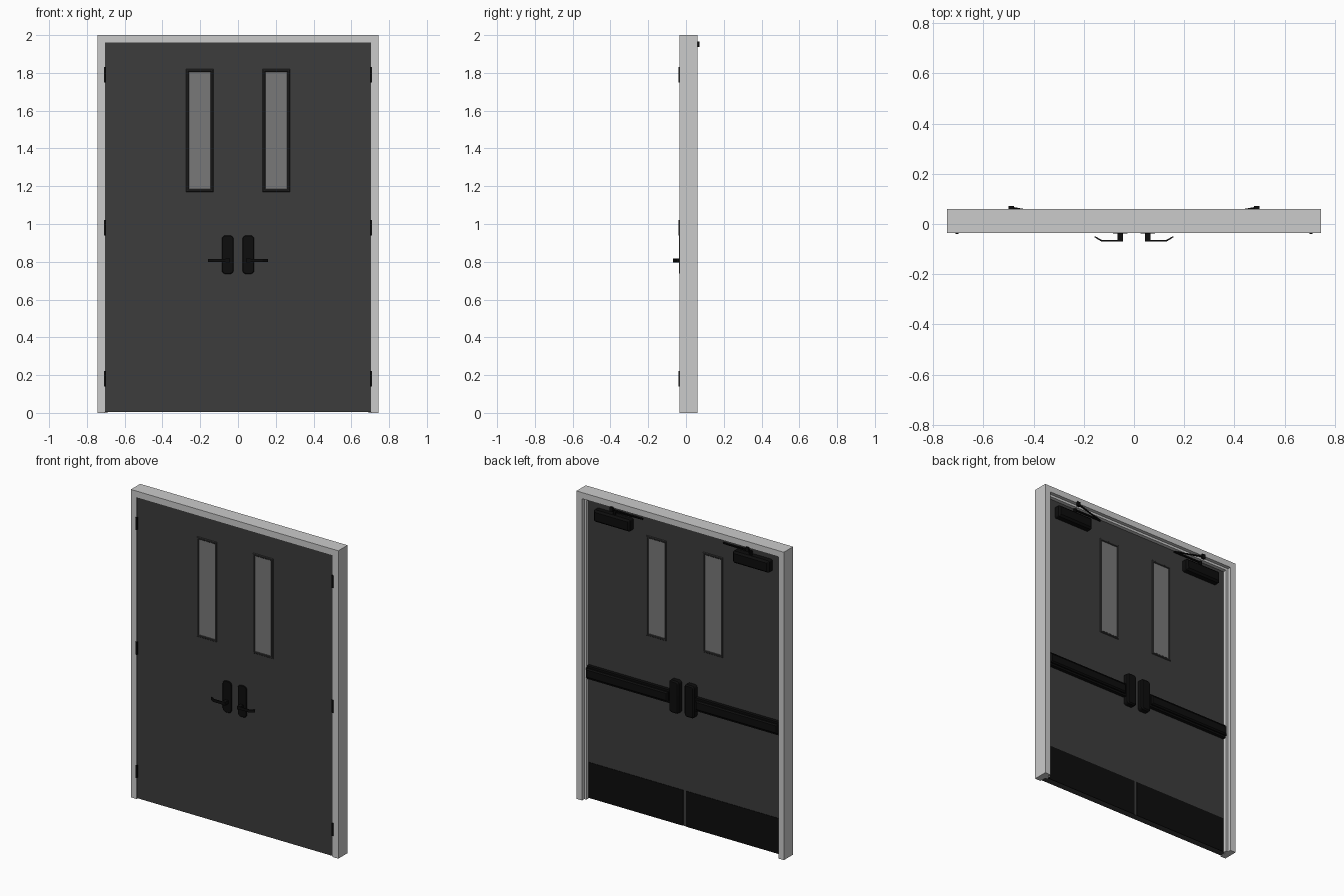
import bpy, bmesh
from mathutils import Vector

cube = bpy.data.objects.get("Cube")
if cube:
    bpy.data.objects.remove(cube)


def material(name, value):
    m = bpy.data.materials.new(name)
    m.use_nodes = True
    color = (value, value, value, 1)
    m.diffuse_color = color
    m.node_tree.nodes["Principled BSDF"].inputs["Base Color"].default_value = color
    return m


LIGHT = material("light grey frame", 0.6)
DOOR = material("charcoal door", 0.045)
TRIM = material("dark window trim", 0.033)
GLASS = material("grey glass", 0.19)
BLACK = material("black hardware", 0.004)

FRONT, BACK = -0.03, 0.012   # door leaf faces
W, H, JAMB = 0.745, 2.0, 0.04


def finish(bm, name, mat, smooth=False):
    bmesh.ops.recalc_face_normals(bm, faces=bm.faces[:])
    mesh = bpy.data.meshes.new(name)
    bm.to_mesh(mesh)
    bm.free()
    mesh.materials.append(mat)
    ob = bpy.data.objects.new(name, mesh)
    bpy.context.collection.objects.link(ob)
    if smooth:
        bpy.ops.object.select_all(action="DESELECT")
        ob.select_set(True)
        bpy.context.view_layer.objects.active = ob
        bpy.ops.object.shade_smooth_by_angle()
    return ob


def box(name, xs, ys, zs, mat, corner=0, soft=0, soft_y=None):
    """Box; corner rounds the outline seen from the front, soft chamfers the face at soft_y."""
    bm = bmesh.new()
    bmesh.ops.create_cube(bm, size=1)
    lo = Vector((min(xs), min(ys), min(zs)))
    hi = Vector((max(xs), max(ys), max(zs)))
    for v in bm.verts:
        v.co = Vector([lo[i] + (v.co[i] + 0.5) * (hi[i] - lo[i]) for i in range(3)])
    if corner:
        along = [e for e in bm.edges if abs(e.verts[0].co.y - e.verts[1].co.y) > 1e-5]
        bmesh.ops.bevel(bm, geom=along, offset=corner, segments=5, profile=0.5, affect="EDGES")
    if soft:
        rim = [e for e in bm.edges if all(abs(v.co.y - soft_y) < 1e-5 for v in e.verts)]
        bmesh.ops.bevel(bm, geom=rim, offset=soft, segments=1, affect="EDGES")
    return finish(bm, name, mat, corner > 0)


def sweep(name, xs, zs, profile, mat, closed):
    """Sweep an (inset, y) profile round a rectangle, or up and over it when open."""
    x0, x1 = min(xs), max(xs)
    z0, z1 = zs
    bm = bmesh.new()
    loops = []
    for sx, sz in ((0, 0), (0, 1), (1, 1), (1, 0)):
        loop = []
        for d, y in profile:
            x = x1 - d if sx else x0 + d
            z = z1 - d if sz else z0 + (d if closed else 0)
            loop.append(bm.verts.new((x, y, z)))
        loops.append(loop)
    n = len(profile)
    for i in range(4 if closed else 3):
        a, b = loops[i], loops[(i + 1) % 4]
        for j in range(n):
            k = (j + 1) % n
            bm.faces.new((a[j], a[k], b[k], b[j]))
    if not closed:
        bm.faces.new(loops[0])
        bm.faces.new(loops[3])
    return finish(bm, name, mat)


def rod(name, a, b, r, mat, sides=8):
    a, b = Vector(a), Vector(b)
    bm = bmesh.new()
    bmesh.ops.create_cone(bm, cap_ends=True, segments=sides, radius1=r, radius2=r,
                          depth=(b - a).length)
    turn = Vector((0, 0, 1)).rotation_difference(b - a).to_matrix()
    for v in bm.verts:
        v.co = turn @ v.co + (a + b) / 2
    return finish(bm, name, mat, True)


def lever(name, s):
    """Flat lever arm with its end bent back toward the door."""
    path = [(0.045, -0.07), (0.13, -0.07), (0.158, -0.052),
            (0.154, -0.049), (0.128, -0.064), (0.045, -0.064)]
    bm = bmesh.new()
    rings = [[bm.verts.new((s * x, y, z)) for x, y in path] for z in (0.798, 0.816)]
    for r in rings:
        bm.faces.new(r)
    for i in range(len(path)):
        j = (i + 1) % len(path)
        bm.faces.new((rings[0][i], rings[0][j], rings[1][j], rings[1][i]))
    return finish(bm, name, BLACK)


# Frame with a door stop behind the leaves
stop = JAMB + 0.015
sweep("door_frame", (-W, W), (0, H),
      [(0, -0.035), (JAMB, -0.035), (JAMB, BACK + 0.001), (stop, BACK + 0.001),
       (stop, 0.037), (JAMB, 0.037), (JAMB, 0.06), (0, 0.06)], LIGHT, False)

for s, side in ((1, "left"), (-1, "right")):
    def sx(a, b):
        return (s * a, s * b)

    # Leaf and kick plate
    box(side + "_door_leaf", sx(0, W - JAMB), (FRONT, BACK), (0.004, H - JAMB), DOOR)
    box(side + "_kick_plate", sx(0.01, 0.69), (BACK, BACK + 0.003), (0.004, 0.235), BLACK)

    # Window on both faces
    for y, d, face in ((FRONT, -1, "front"), (BACK, 1, "back")):
        xs, zs = sx(0.13, 0.275), (1.17, 1.82)
        sweep(f"{side}_window_trim_{face}", xs, zs,
              [(0, y), (0.004, y + d * 0.005), (0.011, y + d * 0.005), (0.016, y)], TRIM, True)
        box(f"{side}_window_glass_{face}", sx(0.144, 0.261), (y, y + d * 0.001),
            (1.184, 1.806), GLASS)

    # Hinges
    for i, z in enumerate((0.18, 0.98, 1.79)):
        box(f"{side}_hinge_{i + 1}", sx(0.699, 0.71), (-0.04, -0.028),
            (z - 0.041, z + 0.041), BLACK)

    # Front handle
    box(side + "_handle_plate", sx(0.023, 0.086), (-0.037, FRONT), (0.735, 0.94), BLACK,
        0.022, 0.003, -0.037)
    box(side + "_handle_spindle", sx(0.043, 0.066), (-0.07, FRONT), (0.796, 0.818), BLACK)
    lever(side + "_handle_lever", s)

    # Panic bar on the back
    box(side + "_panic_head", sx(0.02, 0.09), (BACK, 0.05), (0.735, 0.945), BLACK,
        0.018, 0.008, 0.05)
    box(side + "_panic_rail", sx(0.08, 0.69), (BACK, 0.034), (0.785, 0.87), BLACK)
    box(side + "_panic_push_pad", sx(0.1, 0.69), (0.034, 0.05), (0.797, 0.858), BLACK,
        0, 0.008, 0.05)

    # Closer with its folding arm
    box(side + "_closer_body", sx(0.37, 0.63), (BACK, 0.056), (1.828, 1.905), BLACK,
        0.01, 0.012, 0.056)
    elbow = (s * 0.29, 0.03, 1.928)
    rod(side + "_closer_spindle", (s * 0.49, 0.034, 1.9), (s * 0.49, 0.034, 1.932), 0.01, BLACK)
    rod(side + "_closer_main_arm", (s * 0.5, 0.034, 1.925), elbow, 0.006, BLACK)
    rod(side + "_closer_fore_arm", elbow, (s * 0.49, 0.064, 1.952), 0.005, BLACK)
    box(side + "_closer_shoe", sx(0.478, 0.5), (0.058, 0.072), (1.938, 1.966), BLACK)
